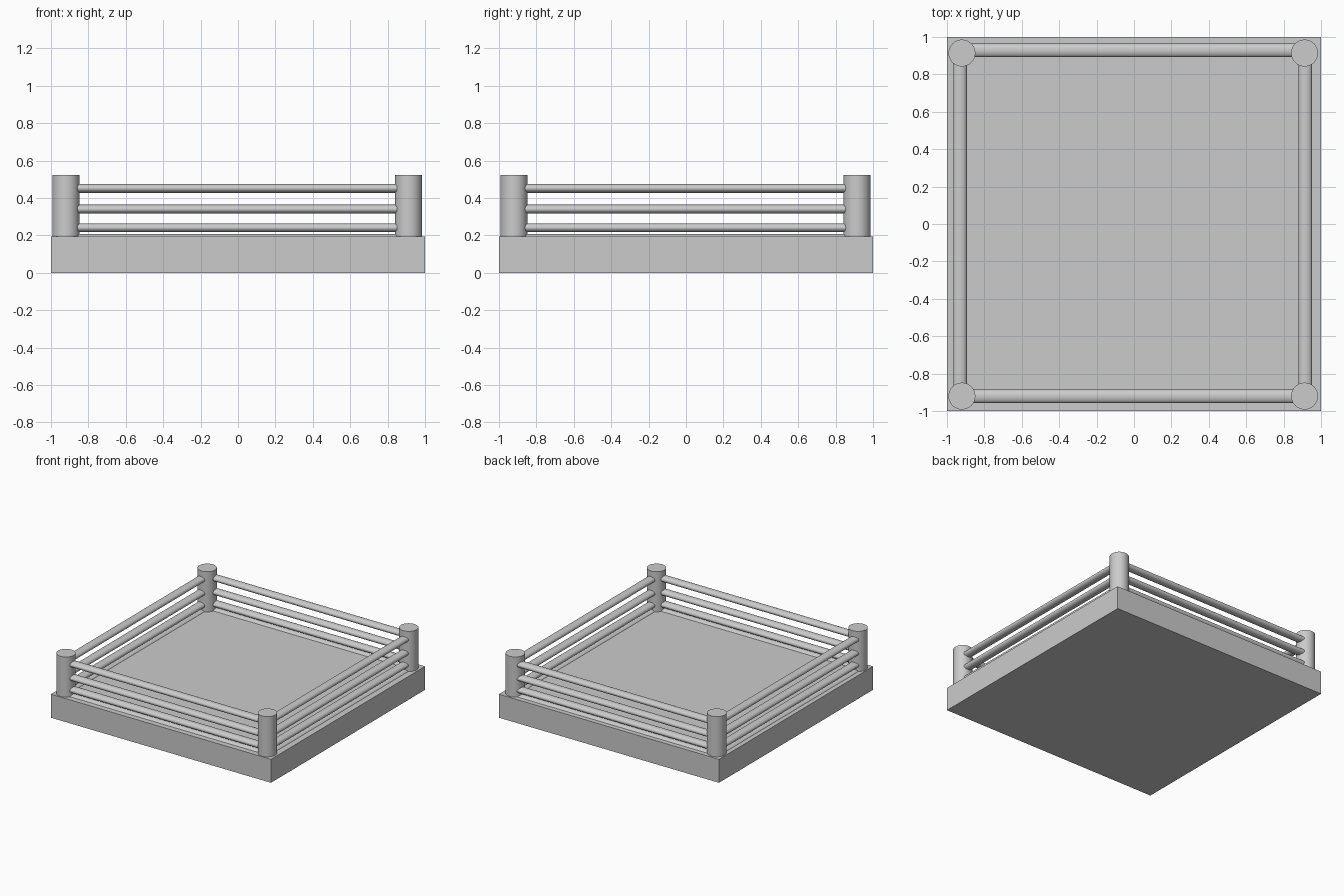
import bpy
from math import radians

if "Cube" in bpy.data.objects:
    bpy.data.objects.remove(bpy.data.objects["Cube"])

BASE_TOP, POST_TOP = 0.193, 0.523
POST_R = 0.072
POST_X, POST_Y = (-0.92, 0.912), (-0.92, 0.914)
ROPE_X, ROPE_Y = (-0.93, 0.916), (-0.922, 0.928)
# the lowest rope lies half sunk in the platform
ROPE_Z = (0.184, 0.241, 0.34, 0.452)


def smooth(obj):
    bpy.ops.object.select_all(action='DESELECT')
    obj.select_set(True)
    bpy.context.view_layer.objects.active = obj
    bpy.ops.object.transform_apply(location=False, rotation=True, scale=True)
    bpy.ops.object.shade_smooth_by_angle(angle=radians(40))


def rod(name, loc, length, axis, ru, rv):
    """Elliptical rod along an axis; ru is half width, rv half height."""
    rot = {'x': (0, radians(90), 0), 'y': (radians(90), 0, 0), 'z': (0, 0, 0)}[axis]
    bpy.ops.mesh.primitive_cylinder_add(vertices=32, radius=1, depth=length,
                                        location=loc, rotation=rot)
    obj = bpy.context.object
    obj.name = name
    obj.scale = (rv, ru, 1) if axis == 'x' else (ru, rv, 1)
    smooth(obj)


# Platform
bpy.ops.mesh.primitive_cube_add(size=1, location=(0, 0, BASE_TOP / 2))
platform = bpy.context.object
platform.name = "platform"
platform.scale = (2, 2, BASE_TOP)

# Corner posts
for x, sx in zip(POST_X, ("left", "right")):
    for y, sy in zip(POST_Y, ("front", "back")):
        rod(f"post_{sy}_{sx}", (x, y, (BASE_TOP + POST_TOP) / 2),
            POST_TOP - BASE_TOP, 'z', POST_R, POST_R)

# Ropes, ending inside the posts
for i, z in enumerate(ROPE_Z):
    for y, side in zip(ROPE_Y, ("front", "back")):
        rod(f"rope_{side}_{i}", (sum(POST_X) / 2, y, z), POST_X[1] - POST_X[0] - 0.08,
            'x', 0.036, 0.024)
    for x, side in zip(ROPE_X, ("left", "right")):
        rod(f"rope_{side}_{i}", (x, sum(POST_Y) / 2, z), POST_Y[1] - POST_Y[0] - 0.08,
            'y', 0.036, 0.024)
